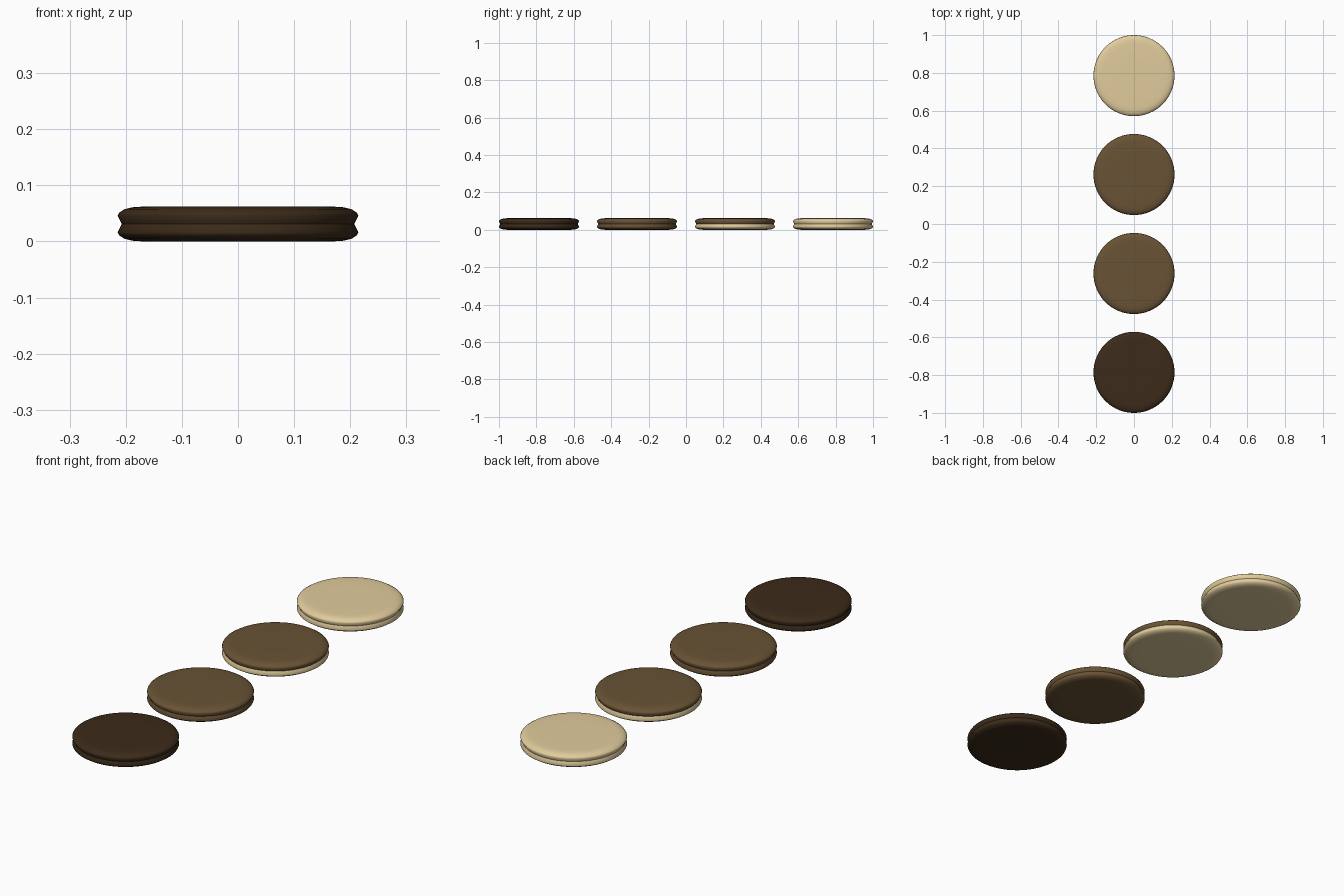
import bpy, bmesh, math

if "Cube" in bpy.data.objects:
    bpy.data.objects.remove(bpy.data.objects["Cube"])

SIDES = 64
SEAM_Z = 0.031
# upper half profile (radius, height above the seam), from the waist groove to the flat top
PROFILE = [(0.207, 0.0), (0.2145, 0.015), (0.212, 0.020), (0.202, 0.0265),
           (0.188, 0.0298), (0.170, 0.031), (0.085, 0.031)]


def material(name, rgb):
    m = bpy.data.materials.new(name)
    m.diffuse_color = (*rgb, 1)
    m.use_nodes = True
    m.node_tree.nodes["Principled BSDF"].inputs["Base Color"].default_value = m.diffuse_color
    return m


def half_disc(name, y, side, mat):
    """One rounded half of a game piece; side is +1 for upper, -1 for lower."""
    bm = bmesh.new()
    rings = [[bm.verts.new((r * math.cos(2 * math.pi * i / SIDES),
                            r * math.sin(2 * math.pi * i / SIDES), side * z))
              for i in range(SIDES)] for r, z in PROFILE]
    for a, b in zip(rings, rings[1:]):
        for i in range(SIDES):
            j = (i + 1) % SIDES
            bm.faces.new((a[i], a[j], b[j], b[i]))
    centre = bm.verts.new((0, 0, side * PROFILE[-1][1]))
    for i in range(SIDES):
        bm.faces.new((rings[-1][i], rings[-1][(i + 1) % SIDES], centre))
    if side < 0:
        bmesh.ops.reverse_faces(bm, faces=bm.faces[:])
    for f in bm.faces:
        f.smooth = True
    mesh = bpy.data.meshes.new(name)
    bm.to_mesh(mesh)
    bm.free()
    mesh.materials.append(mat)
    ob = bpy.data.objects.new(name, mesh)
    ob.location = (0, y, SEAM_Z)
    bpy.context.collection.objects.link(ob)


dark = material("dark", (0.045, 0.024, 0.010))
brown = material("brown", (0.14, 0.085, 0.035))
cream = material("cream", (0.75, 0.60, 0.33))

# row of four two-sided pieces: name, y, upper colour, lower colour
for name, y, top, bottom in [("dark_piece", -0.7855, dark, dark),
                             ("brown_piece", -0.262, brown, brown),
                             ("two_tone_piece", 0.262, brown, cream),
                             ("cream_piece", 0.7855, cream, cream)]:
    half_disc(name + "_upper", y, 1, top)
    half_disc(name + "_lower", y, -1, bottom)
